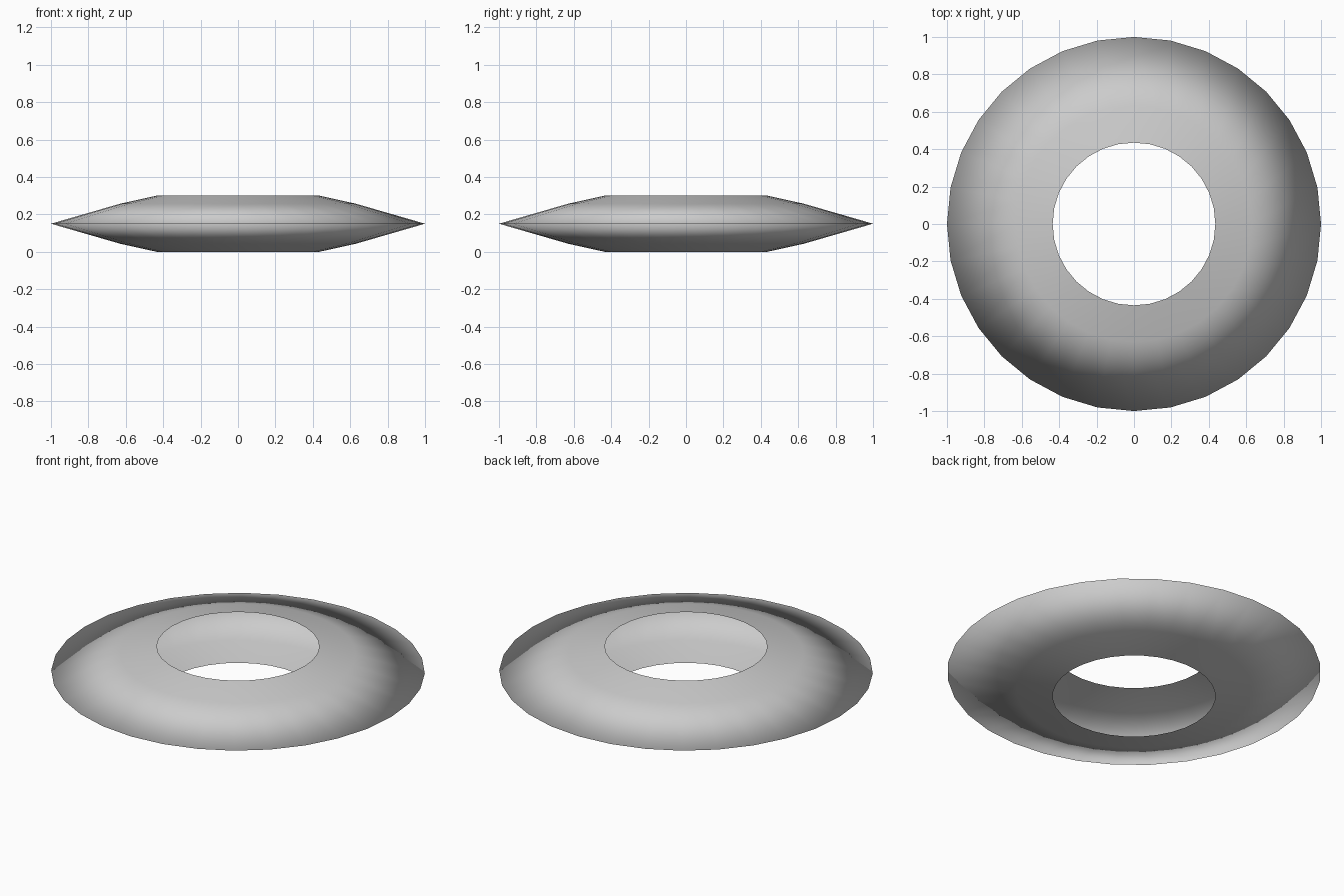
import bpy, bmesh
from math import cos, sin, tau

if "Cube" in bpy.data.objects:
    bpy.data.objects.remove(bpy.data.objects["Cube"])

SIDES = 32
# Open lens-shaped cross-section (radius, height), from top hole edge round the rim to bottom hole edge
upper = [(0.435, 0.30), (0.63, 0.257), (1.0, 0.15)]
profile = upper + [(r, 0.30 - z) for r, z in reversed(upper[:-1])]

# Hollow ring: profile revolved about z
bm = bmesh.new()
rings = [[bm.verts.new((r * cos(tau * i / SIDES), r * sin(tau * i / SIDES), z))
          for i in range(SIDES)] for r, z in profile]
for a, b in zip(rings, rings[1:]):
    for i in range(SIDES):
        j = (i + 1) % SIDES
        face = bm.faces.new((a[i], b[i], b[j], a[j]))
        face.smooth = True

mesh = bpy.data.meshes.new("ring_shell")
bm.to_mesh(mesh)
bm.free()
ring = bpy.data.objects.new("ring_shell", mesh)
bpy.context.collection.objects.link(ring)
